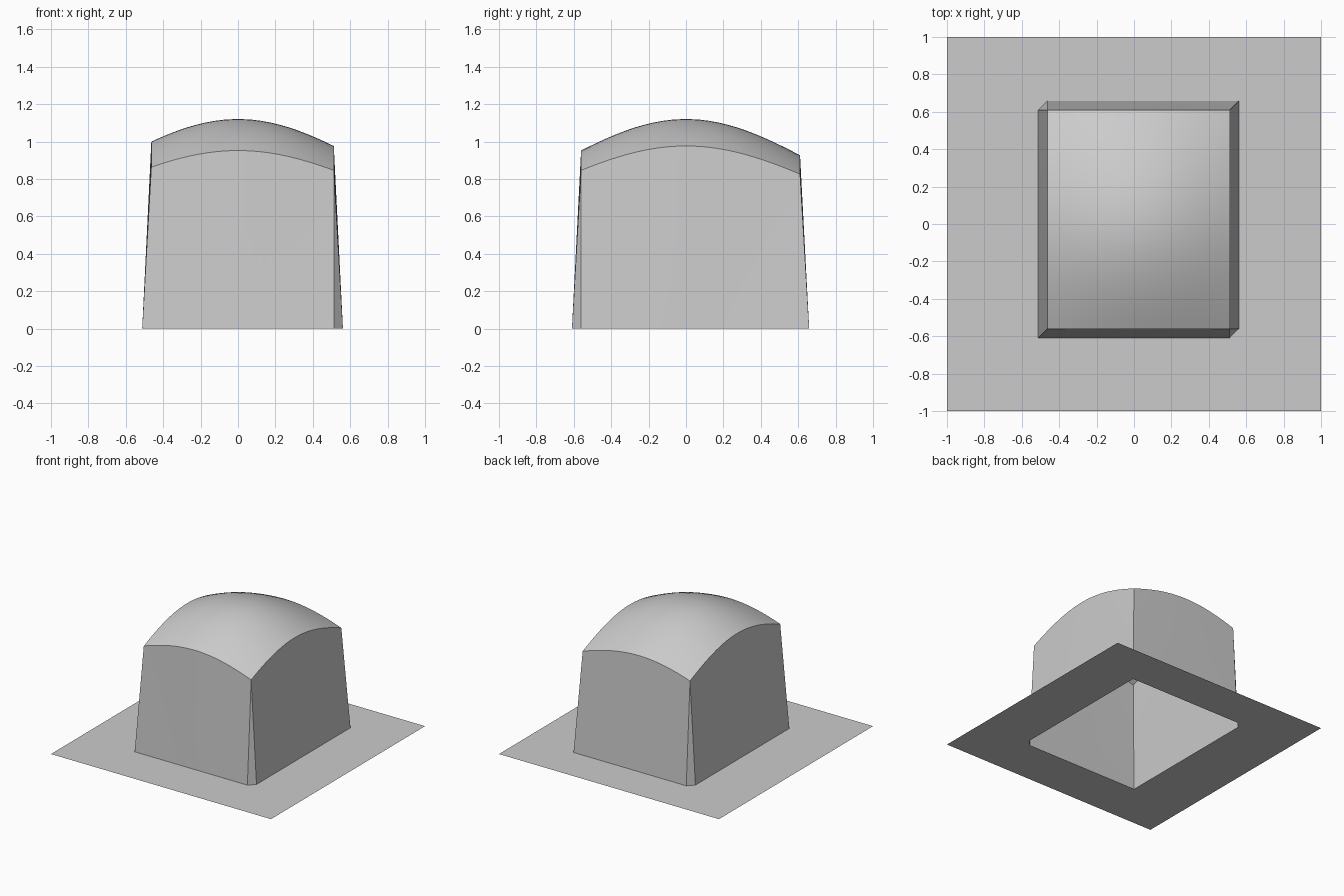
import bpy, bmesh, math

if "Cube" in bpy.data.objects:
    bpy.data.objects.remove(bpy.data.objects["Cube"])

N = 41                      # cells along each side of the height field
STEP = 2 / N
COLS = range(11, 32)        # raised grid points along x
ROWS = range(9, 34)         # raised grid points along y

grey = bpy.data.materials.new("light grey")
grey.diffuse_color = (0.6, 0.6, 0.6, 1)
grey.use_nodes = True
grey.node_tree.nodes["Principled BSDF"].inputs["Base Color"].default_value = grey.diffuse_color


def point(i, j):
    """Flat sheet with a raised rectangular block under a bell-shaped top."""
    x, y = -1 + i * STEP, -1 + j * STEP
    raised = i in COLS and j in ROWS
    return x, y, 1.121 / (1 + 0.5625 * (x * x + y * y)) if raised else 0


# Height field: every cell split along the same diagonal
bm = bmesh.new()
v = [[bm.verts.new(point(i, j)) for j in range(N + 1)] for i in range(N + 1)]
for i in range(N):
    for j in range(N):
        a, b, c, d = v[i][j], v[i + 1][j], v[i + 1][j + 1], v[i][j + 1]
        bm.faces.new((a, b, c))
        bm.faces.new((a, c, d))

mesh = bpy.data.meshes.new("domed_block_sheet")
bm.to_mesh(mesh)
bm.free()
mesh.materials.append(grey)
sheet = bpy.data.objects.new("domed_block_sheet", mesh)
bpy.context.collection.objects.link(sheet)

# Smooth dome, sharp walls
bpy.context.view_layer.objects.active = sheet
sheet.select_set(True)
bpy.ops.object.shade_smooth_by_angle(angle=math.radians(30))
